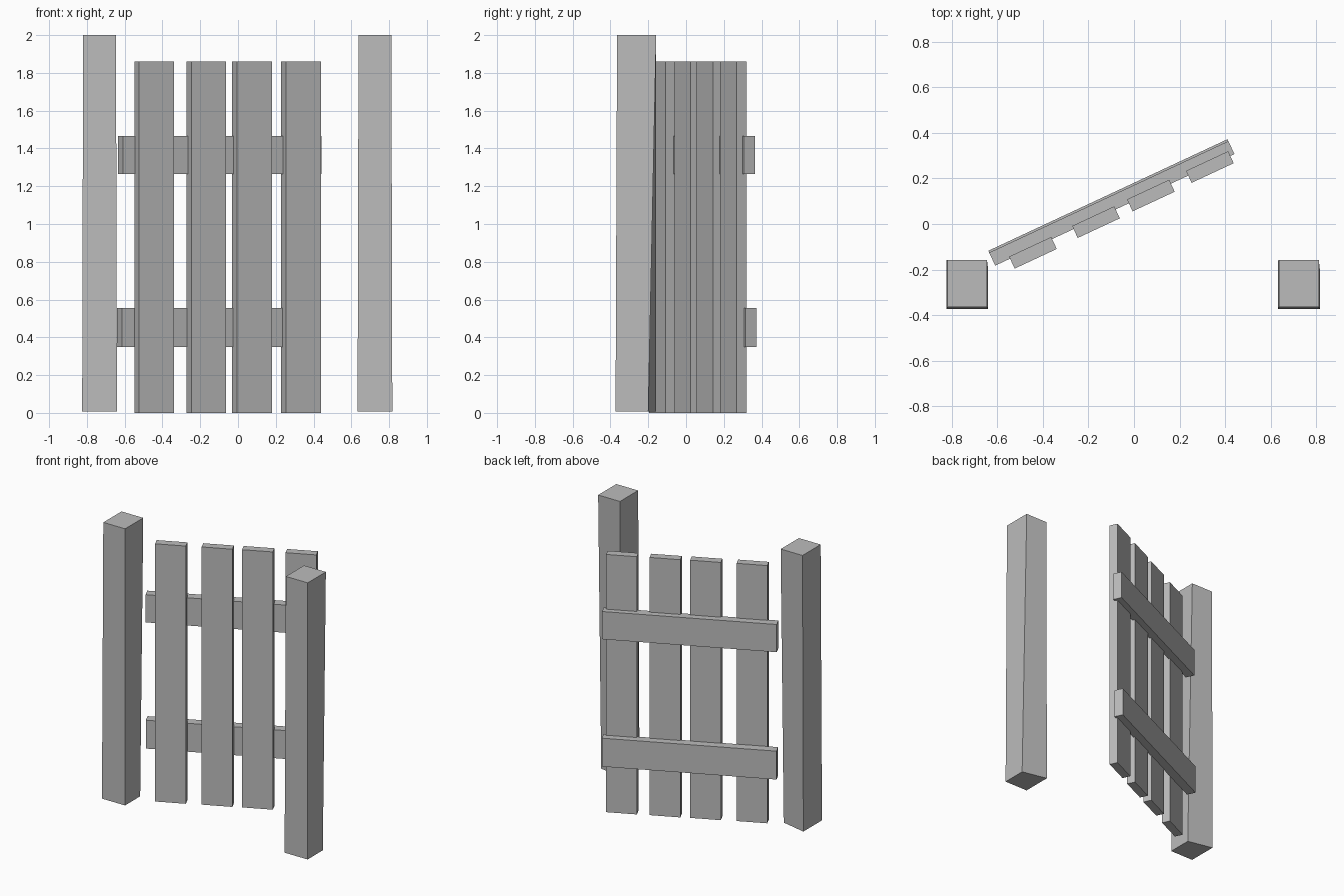
import bpy
import bmesh
from math import radians
from mathutils import Matrix, Vector

cube = bpy.data.objects.get("Cube")
if cube:
    bpy.data.objects.remove(cube, do_unlink=True)

GREY = (0.5, 0.5, 0.5, 1.0)
grey = bpy.data.materials.new("weathered_grey")
grey.use_nodes = True
grey.diffuse_color = GREY
grey.node_tree.nodes["Principled BSDF"].inputs["Base Color"].default_value = GREY


def add_hull(name, bottom, top, z0, z1, matrix=Matrix()):
    """Four-sided solid between two counter-clockwise outlines."""
    bm = bmesh.new()
    low = [bm.verts.new((x, y, z0)) for x, y in bottom]
    high = [bm.verts.new((x, y, z1)) for x, y in top]
    bm.faces.new(low[::-1])
    bm.faces.new(high)
    for i in range(4):
        j = (i + 1) % 4
        bm.faces.new((low[i], low[j], high[j], high[i]))
    bm.transform(matrix)
    mesh = bpy.data.meshes.new(name)
    bm.to_mesh(mesh)
    bm.free()
    mesh.materials.append(grey)
    obj = bpy.data.objects.new(name, mesh)
    bpy.context.collection.objects.link(obj)
    return obj


def rect(x0, x1, y0, y1):
    return [(x0, y0), (x1, y0), (x1, y1), (x0, y1)]


# Posts: slightly irregular, with one back corner pulled in at the foot
post_top = rect(-0.087, 0.087, -0.365, -0.158)
post_foot = [(-0.092, -0.373), (0.092, -0.373), (0.092, -0.2), (-0.092, -0.16)]
for name, x in (("right_post", -0.733), ("left_post", 0.725)):
    add_hull(name, post_foot, post_top, 0.008, 2.0, Matrix.Translation((x, 0, 0)))

# Gate swung open: u runs along the gate, v through its thickness
swing = Matrix.Rotation(radians(25), 4, "Z")

# Upright slats, unevenly spaced
slats = ((-0.558, 0.044), (-0.250, 0.049), (0.018, 0.053), (0.306, 0.057))
for i, (u, v) in enumerate(slats, 1):
    outline = rect(u, u + 0.204, v, v + 0.058)
    add_hull(f"slat_{i}", outline, outline, 0.0, 1.86, swing)

# Cross rails on the back of the slats
for name, v, z0, z1 in (("lower_rail", 0.101, 0.35, 0.555),
                        ("upper_rail", 0.092, 1.265, 1.465)):
    outline = rect(-0.63, 0.53, v, v + 0.063)
    add_hull(name, outline, outline, z0, z1, swing)
